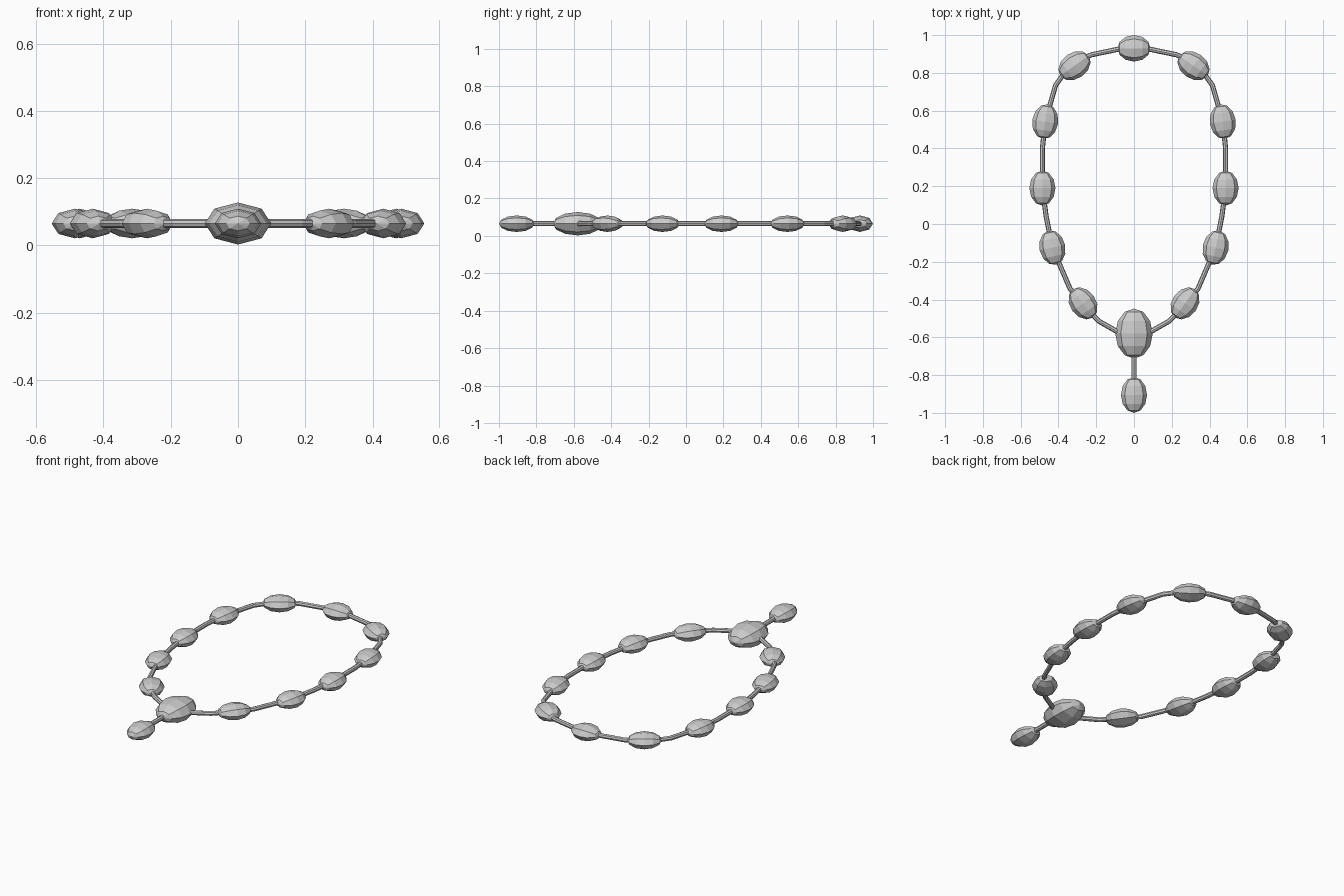
import bpy, math

if "Cube" in bpy.data.objects:
    bpy.data.objects.remove(bpy.data.objects["Cube"])

Z = 0.065


def bead(name, x, y, angle, length, width, height):
    # Low-poly bead, poles lie along the cord direction
    bpy.ops.mesh.primitive_uv_sphere_add(segments=8, ring_count=6, radius=0.5)
    ob = bpy.context.object
    ob.name = name
    ob.rotation_euler = (0, math.pi / 2, 0)
    bpy.ops.object.transform_apply(location=False, rotation=True, scale=False)
    ob.scale = (length, width, height)
    bpy.ops.object.transform_apply(location=False, rotation=False, scale=True)
    ob.rotation_euler = (0, 0, math.radians(angle))
    ob.location = (x, y, Z)
    return ob


def cord(name, points, closed):
    # Thin eight-sided cord
    cu = bpy.data.curves.new(name, 'CURVE')
    cu.dimensions = '3D'
    cu.bevel_depth = 0.0135
    cu.bevel_resolution = 2
    cu.use_fill_caps = True
    sp = cu.splines.new('POLY')
    sp.points.add(len(points) - 1)
    for p, (x, y) in zip(sp.points, points):
        p.co = (x, y, Z, 1)
    sp.use_cyclic_u = closed
    sp.use_smooth = False
    ob = bpy.data.objects.new(name, cu)
    bpy.context.collection.objects.link(ob)


# Loop beads, mirrored left and right: x, y, angle
side = [(0.315, 0.838, -35), (0.47, 0.542, -82), (0.485, 0.19, 90),
        (0.432, -0.125, 78), (0.27, -0.42, 54)]
for i, (x, y, a) in enumerate(side):
    bead(f"bead_right_{i + 1}", x, y, a, 0.185, 0.138, 0.088)
    bead(f"bead_left_{i + 1}", -x, y, 180 - a, 0.185, 0.138, 0.088)

# Back, centre and drop beads
bead("back_bead", 0, 0.93, 0, 0.175, 0.14, 0.088)
bead("centre_bead", 0, -0.58, 90, 0.264, 0.198, 0.125)
bead("drop_bead", 0, -0.905, 90, 0.19, 0.138, 0.088)

# Cord loop through the beads
half = [(0.09, 0.924), (0.225, 0.896), (0.335, 0.845), (0.415, 0.735),
        (0.47, 0.542), (0.485, 0.4), (0.485, 0.19), (0.465, 0.04),
        (0.432, -0.125), (0.34, -0.34), (0.27, -0.43), (0.185, -0.515),
        (0.085, -0.572)]
loop = [(0, 0.94)] + half + [(0, -0.61)] + [(-x, y) for x, y in reversed(half)]
cord("loop_cord", loop, True)
cord("drop_cord", [(0, -0.6), (0, -0.9)], False)
